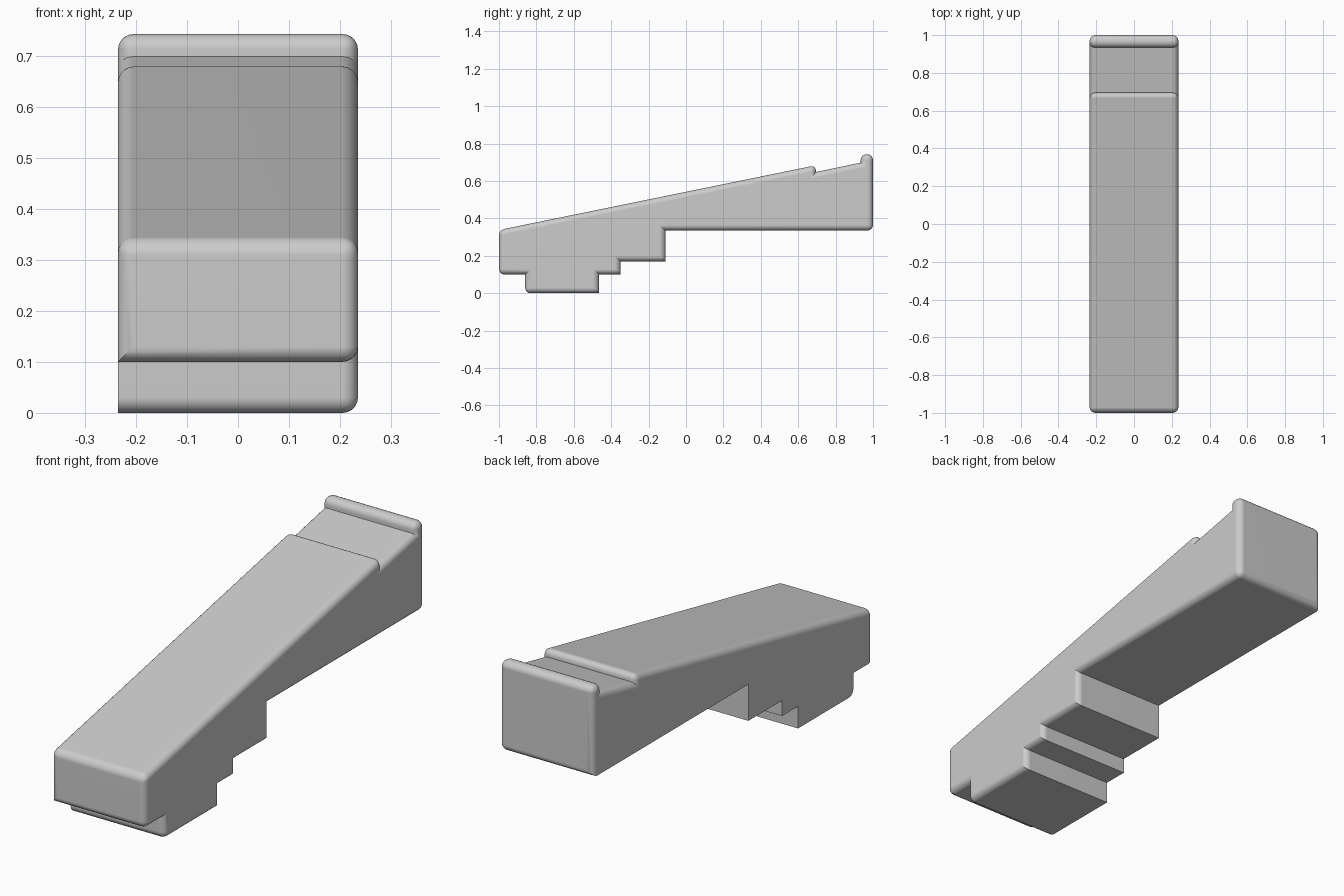
import bpy
import bmesh

cube = bpy.data.objects.get("Cube")
if cube:
    bpy.data.objects.remove(cube, do_unlink=True)

HALF_WIDTH = 0.235
ROUND = 0.03

# Side profile (y, z): stepped foot, raised back, sloping top with rear lip
profile = [(-1, 0.1), (-0.86, 0.1), (-0.86, 0), (-0.465, 0), (-0.465, 0.1),
           (-0.35, 0.1), (-0.35, 0.17), (-0.11, 0.17), (-0.11, 0.335),
           (1, 0.335), (1, 0.742), (0.934, 0.742), (0.934, 0.698),
           (0.695, 0.648), (0.695, 0.684), (-1, 0.338)]

# Corners whose crosswise edge is rounded, and runs rounded on the right flank
round_corners = {0, 2, 9, 10, 11, 14, 15}
round_right_runs = {9, 10, 11, 12, 13, 14, 15}

grey = bpy.data.materials.new("plain grey")
grey.use_nodes = True
colour = (0.6, 0.6, 0.6, 1)
grey.diffuse_color = colour
grey.node_tree.nodes["Principled BSDF"].inputs["Base Color"].default_value = colour

# Extrude the profile across the width
bm = bmesh.new()
right = [bm.verts.new((-HALF_WIDTH, y, z)) for y, z in profile]
left = [bm.verts.new((HALF_WIDTH, y, z)) for y, z in profile]
bm.faces.new(right)
bm.faces.new(left[::-1])
count = len(profile)
for i in range(count):
    j = (i + 1) % count
    bm.faces.new((right[j], right[i], left[i], left[j]))
bmesh.ops.recalc_face_normals(bm, faces=bm.faces)

# Round the left flank fully, the right flank only along its upper runs
edges = [bm.edges.get((right[i], left[i])) for i in round_corners]
for i in range(count):
    j = (i + 1) % count
    edges.append(bm.edges.get((left[i], left[j])))
    if i in round_right_runs:
        edges.append(bm.edges.get((right[i], right[j])))
bmesh.ops.bevel(bm, geom=edges, offset=ROUND, offset_type='OFFSET',
                segments=5, profile=0.5, affect='EDGES', clamp_overlap=False)

mesh = bpy.data.meshes.new("sloped_wedge")
bm.to_mesh(mesh)
bm.free()
mesh.materials.append(grey)
wedge = bpy.data.objects.new("sloped_wedge", mesh)
bpy.context.collection.objects.link(wedge)

# Smooth rounded edges while keeping the flats crisp
bpy.ops.object.select_all(action='DESELECT')
wedge.select_set(True)
bpy.context.view_layer.objects.active = wedge
bpy.ops.object.shade_smooth_by_angle(angle=0.6)
weighted = wedge.modifiers.new("flat shading", 'WEIGHTED_NORMAL')
weighted.keep_sharp = True
